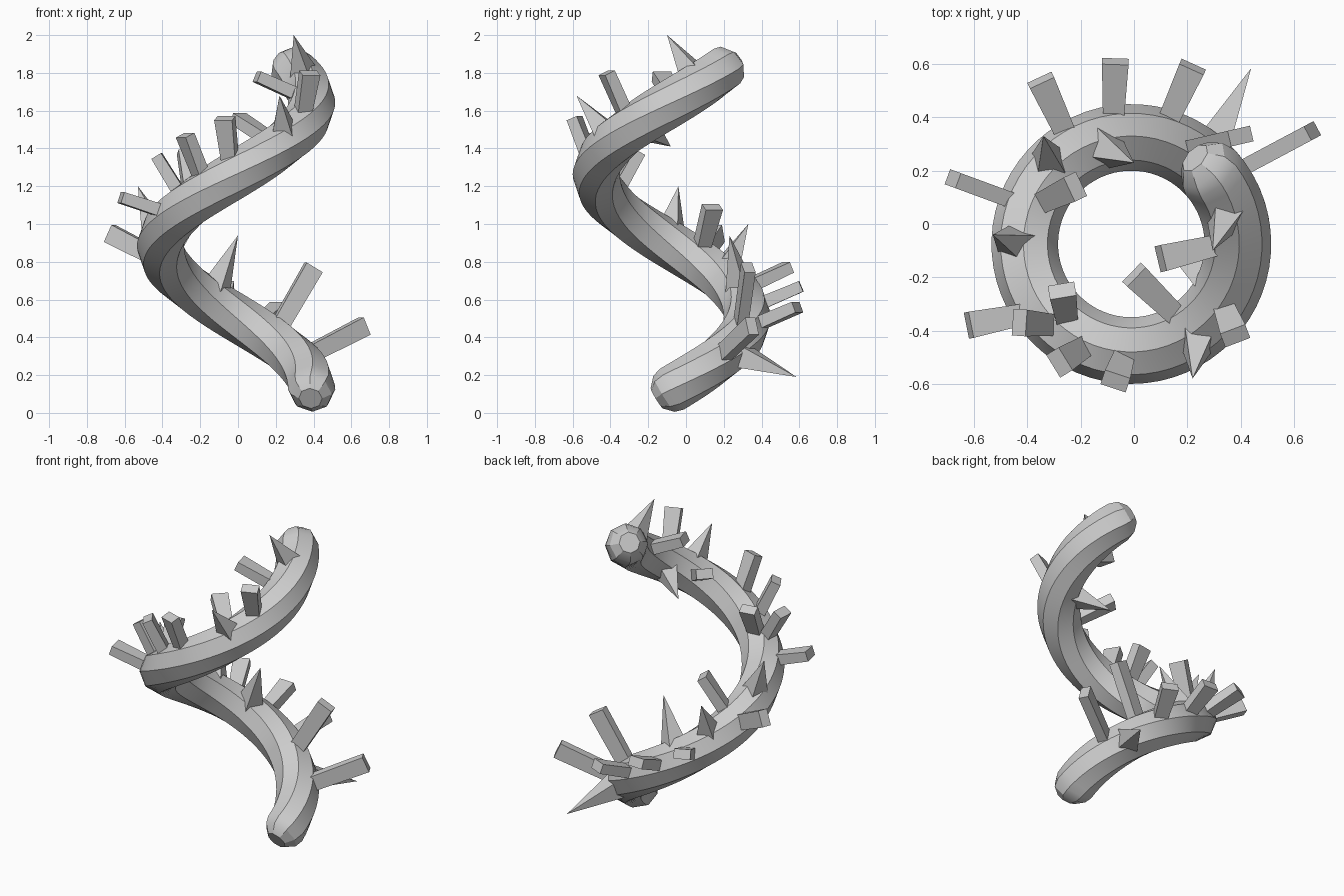
import bpy, bmesh
from math import sin, cos, radians, pi
from mathutils import Vector

cube = bpy.data.objects.get("Cube")
if cube:
    bpy.data.objects.remove(cube)

stone = bpy.data.materials.new("pale_grey")
stone.use_nodes = True
GREY = (0.6, 0.6, 0.6, 1)
stone.diffuse_color = GREY
stone.node_tree.nodes["Principled BSDF"].inputs["Base Color"].default_value = GREY

# Helix dimensions: angles in degrees, rising per full turn
RADIUS, TUBE, RISE = 0.4, 0.125, 1.517
START, END = -6, 408
CENTRE = Vector((-0.01, -0.075, 0.1))


def helix(angle):
    a = radians(angle)
    height = (angle - START) / 360 * RISE
    return CENTRE + Vector((RADIUS * cos(a), RADIUS * sin(a), height))


def tangent(angle):
    return (helix(angle + 1) - helix(angle - 1)).normalized()


def finish(bm, name):
    bmesh.ops.recalc_face_normals(bm, faces=bm.faces[:])
    mesh = bpy.data.meshes.new(name)
    bm.to_mesh(mesh)
    bm.free()
    mesh.materials.append(stone)
    obj = bpy.data.objects.new(name, mesh)
    bpy.context.collection.objects.link(obj)
    return obj


def octagon(bm, angle, radius, push=0):
    """Eight-sided ring square to the helix, with a corner pointing up."""
    along = tangent(angle)
    out = Vector((cos(radians(angle)), sin(radians(angle)), 0))
    up = out.cross(along).normalized()
    middle = helix(angle) + along * push
    return [bm.verts.new(middle + radius * (out * cos(k * pi / 4) + up * sin(k * pi / 4)))
            for k in range(8)]


# Spiral body: ring after ring, with blunt rounded ends
def build_body():
    bm = bmesh.new()
    steps = 72
    rings = [octagon(bm, START, TUBE * 0.5, -0.045)]
    for i in range(steps + 1):
        size = TUBE * 0.88 if i in (0, steps) else TUBE
        rings.append(octagon(bm, START + (END - START) * i / steps, size))
    rings.append(octagon(bm, END, TUBE * 0.5, 0.045))
    for low, high in zip(rings, rings[1:]):
        for k in range(8):
            n = (k + 1) % 8
            bm.faces.new((low[k], low[n], high[n], high[k]))
    bm.faces.new(rings[0])
    bm.faces.new(rings[-1])
    return finish(bm, "spiral_body")


# Growths: four-sided prisms rooted on the centre line of the spiral
def build_growth(name, angle, tip, root_size, tip_size):
    tip = Vector(tip)
    root = helix(angle)
    way = (tip - root).normalized()
    side = way.cross(Vector((0, 0, 1))).normalized()
    lift = side.cross(way)
    bm = bmesh.new()

    def corners(point, size):
        w, h = size[0] / 2, size[1] / 2
        return [bm.verts.new(point + side * w * sx + lift * h * sy)
                for sx, sy in ((-1, -1), (1, -1), (1, 1), (-1, 1))]

    base = corners(root, root_size)
    bm.faces.new(base)
    if tip_size:
        top = corners(tip, tip_size)
        bm.faces.new(top)
        for k in range(4):
            n = (k + 1) % 4
            bm.faces.new((base[k], base[n], top[n], top[k]))
    else:
        point = bm.verts.new(tip)
        for k in range(4):
            bm.faces.new((base[k], base[(k + 1) % 4], point))
    return finish(bm, name)


body = build_body()
bpy.ops.object.select_all(action='DESELECT')
body.select_set(True)
bpy.context.view_layer.objects.active = body
bpy.ops.object.shade_smooth_by_angle(angle=radians(30))

# Each growth: angle of the root on the spiral, then the tip position
wide_blocks = [
    (75, (0.22, 0.59, 0.56)), (100, (-0.07, 0.61, 0.67)), (122, (-0.35, 0.54, 0.77)),
    (160, (-0.22, 0.14, 1.09)), (218, (-0.62, -0.38, 1.14)), (234, (-0.27, -0.25, 1.38)),
    (230, (-0.43, -0.37, 1.36)), (248, (-0.28, -0.52, 1.47)), (267, (-0.07, -0.59, 1.56)),
    (305, (0, -0.19, 1.56)), (328, (0.38, -0.42, 1.8)), (362, (0.1, -0.13, 1.78)),
]
tall_blocks = [
    (36, (0.67, 0.35, 0.46)), (62, (0.4, 0.33, 0.77)), (160, (-0.68, 0.17, 0.95)),
]
thorns = [
    (48, (0.44, 0.585, 0.19)), (110, (0, 0.23, 0.94)), (139, (-0.34, 0.33, 1)),
    (182, (-0.53, -0.04, 1.2)), (310, (0.22, -0.58, 1.68)), (333, (0.11, -0.08, 1.41)),
    (382, (0.295, -0.1, 2)),
]
kinds = (
    ("wide_block", wide_blocks, (0.07, 0.07), (0.1, 0.06)),
    ("tall_block", tall_blocks, (0.06, 0.09), (0.06, 0.1)),
    ("thorn", thorns, (0.15, 0.15), None),
)
for label, items, root_size, tip_size in kinds:
    for number, (angle, tip) in enumerate(items, 1):
        build_growth(f"{label}_{number}", angle, tip, root_size, tip_size)
